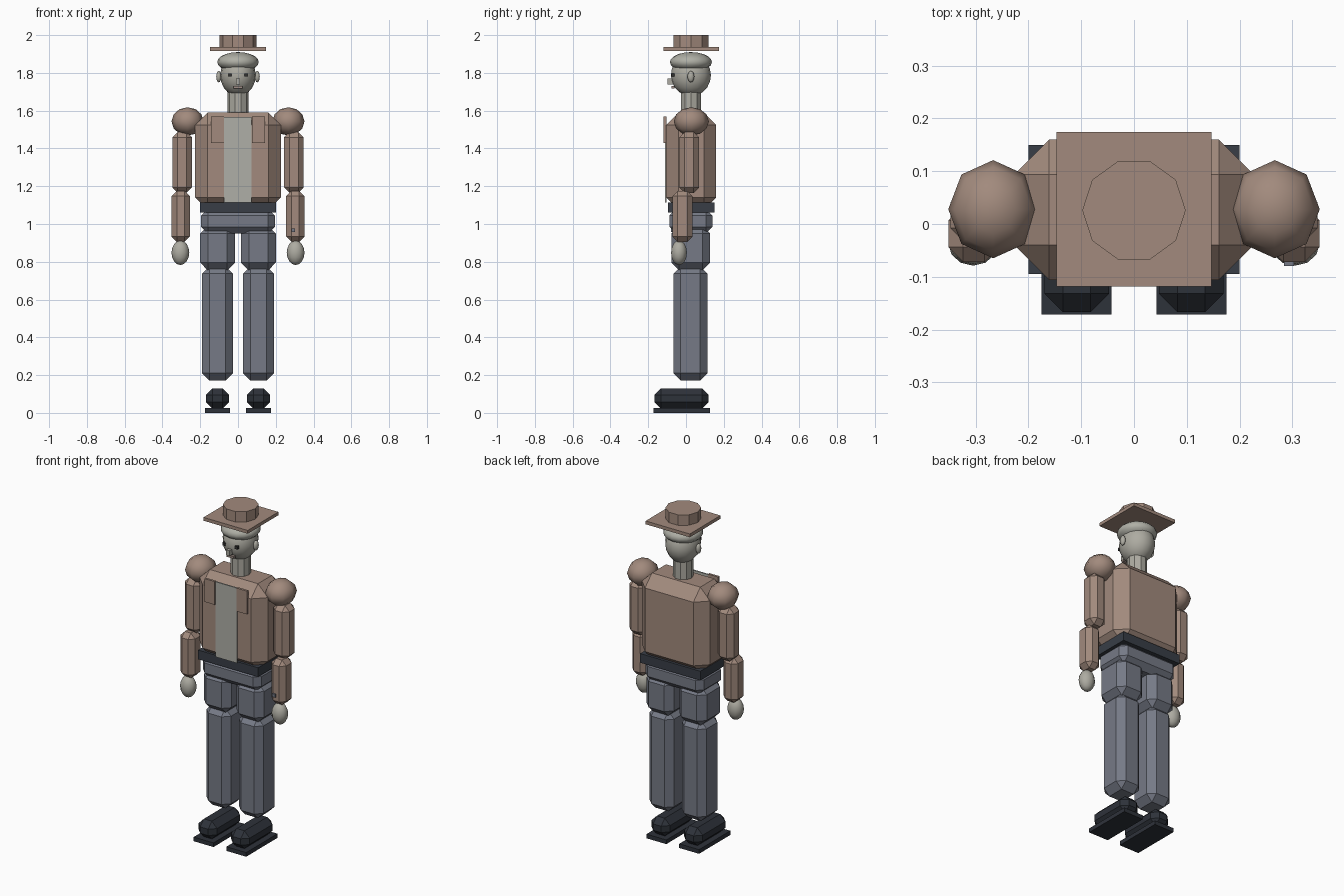
import bpy, bmesh
from mathutils import Matrix

cube = bpy.data.objects.get("Cube")
if cube:
    bpy.data.objects.remove(cube)

CY = 0.026  # depth of the body's centre line


def material(name, r, g, b):
    m = bpy.data.materials.new(name)
    m.use_nodes = True
    m.diffuse_color = (r, g, b, 1)
    m.node_tree.nodes["Principled BSDF"].inputs["Base Color"].default_value = (r, g, b, 1)
    return m


coat = material("dusty brown coat", 0.36, 0.255, 0.205)
skin = material("pale skin", 0.42, 0.41, 0.36)
hair = material("grey hair", 0.43, 0.43, 0.38)
shirt = material("grey shirt", 0.43, 0.43, 0.39)
denim = material("blue grey trousers", 0.18, 0.195, 0.24)
belt = material("dark belt", 0.04, 0.048, 0.062)
leather = material("dark shoe", 0.027, 0.032, 0.042)
dark = material("eye dark", 0.03, 0.03, 0.03)
lip = material("lip", 0.35, 0.27, 0.24)


def finish(name, bm, mat, smooth=False):
    me = bpy.data.meshes.new(name)
    bmesh.ops.recalc_face_normals(bm, faces=bm.faces)
    for f in bm.faces:
        f.smooth = smooth
    bm.to_mesh(me)
    bm.free()
    me.materials.append(mat)
    ob = bpy.data.objects.new(name, me)
    bpy.context.collection.objects.link(ob)
    return ob


def box(name, x, y, z, mat, bevel=0):
    """Box from (low, high) ranges, with chamfered edges."""
    bm = bmesh.new()
    ranges = (x, y, z)
    mid = [(a + b) / 2 for a, b in ranges]
    size = [b - a for a, b in ranges]
    bmesh.ops.create_cube(bm, size=1, matrix=Matrix.Translation(mid) @ Matrix.Diagonal((*size, 1)))
    if bevel:
        bmesh.ops.bevel(bm, geom=bm.edges[:], offset=bevel, segments=1,
                        affect='EDGES', offset_type='OFFSET')
    return finish(name, bm, mat)


def ball(name, centre, radii, mat, segs=16, rings=10):
    bm = bmesh.new()
    bmesh.ops.create_uvsphere(bm, u_segments=segs, v_segments=rings, radius=1,
                              matrix=Matrix.Translation(centre) @ Matrix.Diagonal((*radii, 1)))
    return finish(name, bm, mat, True)


def cylinder(name, r, z, mat, segs=10):
    bm = bmesh.new()
    bmesh.ops.create_cone(bm, cap_ends=True, segments=segs, radius1=r, radius2=r, depth=z[1] - z[0],
                          matrix=Matrix.Translation((0, CY, sum(z) / 2)) @ Matrix.Rotation(1.5708, 4, 'Z'))
    return finish(name, bm, mat)


def span(s, a, b):
    """Mirror an x range to side s."""
    return tuple(sorted((s * a, s * b)))


# Hat
box("hat_brim", (-0.147, 0.147), (-0.118, 0.174), (1.917, 1.937), coat)
cylinder("hat_crown", 0.098, (1.937, 2.0), coat)

# Head
ball("head", (0, CY, 1.787), (0.094, 0.106, 0.11), skin)
ball("hair", (0, CY, 1.857), (0.11, 0.111, 0.053), hair)
cylinder("neck", 0.055, (1.57, 1.71), skin)
box("nose", (-0.011, 0.011), (-0.097, -0.07), (1.738, 1.77), skin)
box("mouth", (-0.024, 0.024), (-0.076, -0.06), (1.717, 1.73), lip)

# Torso, shirt and belt
box("coat_body", (-0.227, 0.227), (-0.106, 0.16), (1.075, 1.59), coat, 0.066)
box("shirt_front", (-0.073, 0.071), (-0.112, -0.104), (1.115, 1.567), shirt)
box("belt", (-0.2, 0.2), (-0.095, 0.15), (1.06, 1.115), belt)
box("pelvis", (-0.195, 0.195), (-0.088, 0.14), (0.95, 1.08), denim, 0.035)
box("cuff_button", (0.284, 0.303), (-0.08, -0.068), (0.957, 0.977), denim)

# Paired parts
for s, side in ((1, "left"), (-1, "right")):
    box(side + "_eye", span(s, 0.031, 0.05), (-0.078, -0.05), (1.78, 1.797), dark)
    ball(side + "_ear", (s * 0.102, CY, 1.78), (0.014, 0.018, 0.03), skin, 10, 8)
    box(side + "_lapel", span(s, 0.073, 0.142), (-0.118, -0.104), (1.43, 1.57), coat)
    ball(side + "_shoulder", (s * 0.267, 0.028, 1.543), (0.085, 0.093, 0.075), coat, 8, 6)
    box(side + "_upper_arm", span(s, 0.243, 0.348), (-0.037, 0.07), (1.165, 1.487), coat, 0.029)
    box(side + "_forearm", span(s, 0.255, 0.352), (-0.072, 0.035), (0.905, 1.175), coat, 0.028)
    ball(side + "_hand", (s * 0.305, -0.037, 0.848), (0.047, 0.042, 0.065), skin, 12, 8)
    box(side + "_thigh", span(s, 0.017, 0.2), (-0.077, 0.128), (0.755, 0.99), denim, 0.04)
    box(side + "_shin", span(s, 0.027, 0.19), (-0.066, 0.113), (0.172, 0.775), denim, 0.038)
    box(side + "_shoe", span(s, 0.047, 0.17), (-0.167, 0.12), (0.022, 0.13), leather, 0.035)
    box(side + "_sole", span(s, 0.043, 0.175), (-0.172, 0.126), (0, 0.025), leather)
